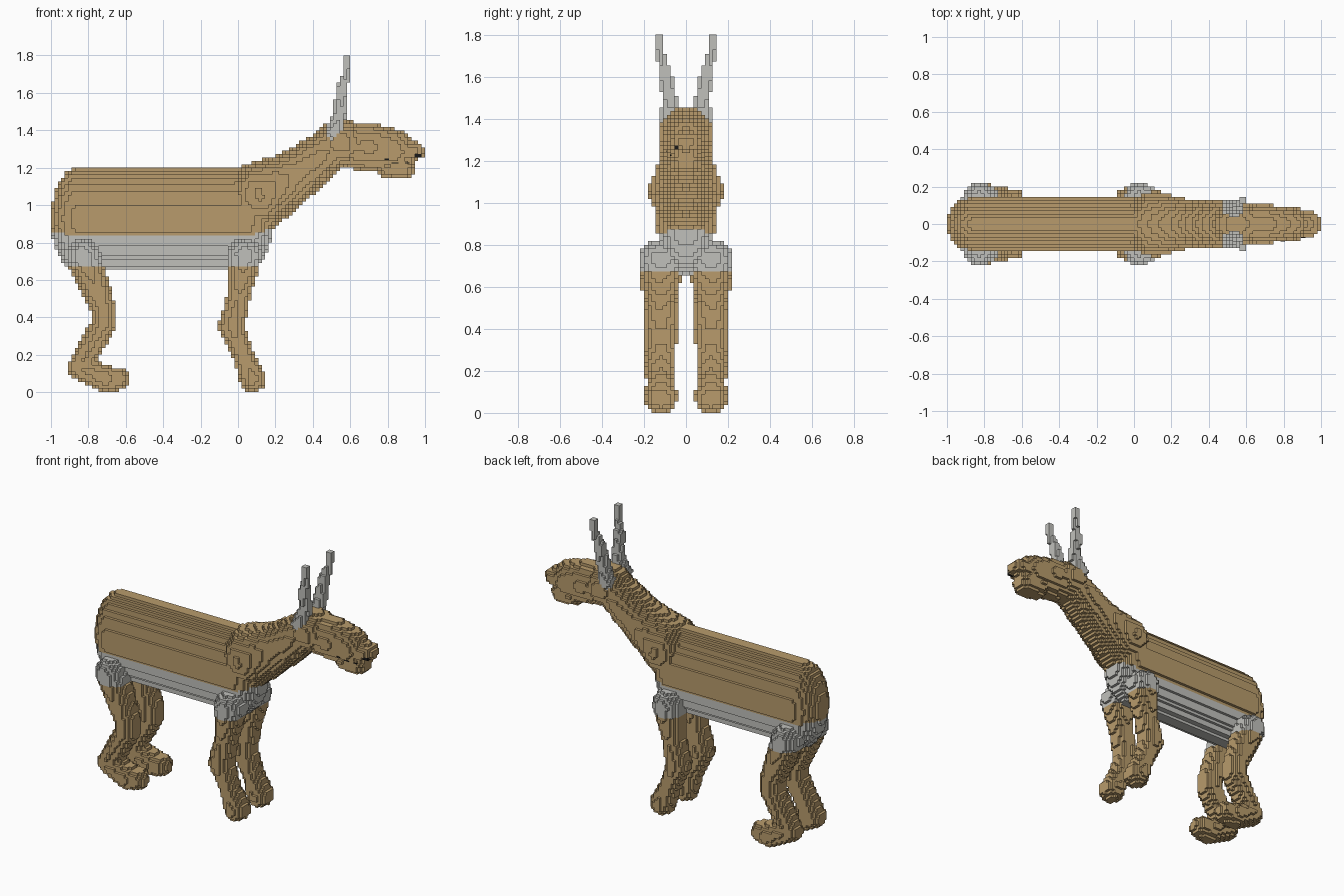
import bpy
import bmesh
from math import floor
from mathutils import Vector

cube = bpy.data.objects.get("Cube")
if cube:
    bpy.data.objects.remove(cube, do_unlink=True)

V = 1 / 55  # edge length of one block


def material(name, rgb):
    m = bpy.data.materials.new(name)
    m.use_nodes = True
    m.diffuse_color = (*rgb, 1)
    bsdf = m.node_tree.nodes["Principled BSDF"]
    bsdf.inputs["Base Color"].default_value = (*rgb, 1)
    bsdf.inputs["Roughness"].default_value = 0.9
    return m


MATS = [material("tan_fur", (0.48, 0.33, 0.15)),
        material("pale_grey", (0.53, 0.53, 0.50)),
        material("black_nose", (0.01, 0.01, 0.01))]
TAN, GREY, BLACK = 0, 1, 2


def centre(c):
    return Vector(((c[0] + 0.5) * V, (c[1] + 0.5) * V, (c[2] + 0.5) * V))


def limb(path, scale=(1, 1, 1)):
    """Blocks inside a chain of tapered capsules; path holds (x, y, z, radius)."""
    cells = set()
    s = Vector(scale)
    for p, q in zip(path, path[1:]):
        a, b = Vector(p[:3]), Vector(q[:3])
        r = max(p[3], q[3])
        lo = [floor((min(a[i], b[i]) - r * s[i]) / V) for i in range(3)]
        hi = [floor((max(a[i], b[i]) + r * s[i]) / V) + 1 for i in range(3)]
        sa = Vector([a[i] / s[i] for i in range(3)])
        d = Vector([b[i] / s[i] for i in range(3)]) - sa
        dd = max(d.length_squared, 1e-9)
        for i in range(lo[0], hi[0]):
            for j in range(lo[1], hi[1]):
                for k in range(max(lo[2], 0), hi[2]):
                    w = centre((i, j, k))
                    w = Vector((w.x / s.x, w.y / s.y, w.z / s.z)) - sa
                    t = min(1, max(0, w.dot(d) / dd))
                    if (w - d * t).length <= p[3] + (q[3] - p[3]) * t:
                        cells.add((i, j, k))
    return cells


# Corner order for the six sides of a block
SIDES = {
    (1, 0, 0): ((1, 0, 0), (1, 1, 0), (1, 1, 1), (1, 0, 1)),
    (-1, 0, 0): ((0, 0, 0), (0, 0, 1), (0, 1, 1), (0, 1, 0)),
    (0, 1, 0): ((0, 1, 0), (0, 1, 1), (1, 1, 1), (1, 1, 0)),
    (0, -1, 0): ((0, 0, 0), (1, 0, 0), (1, 0, 1), (0, 0, 1)),
    (0, 0, 1): ((0, 0, 1), (1, 0, 1), (1, 1, 1), (0, 1, 1)),
    (0, 0, -1): ((0, 0, 0), (0, 1, 0), (1, 1, 0), (1, 0, 0)),
}


def finish(name, bm):
    mesh = bpy.data.meshes.new(name)
    bm.to_mesh(mesh)
    bm.free()
    for m in MATS:
        mesh.materials.append(m)
    obj = bpy.data.objects.new(name, mesh)
    bpy.context.collection.objects.link(obj)


def build(name, cells, solid, rule):
    """Skin the exposed sides of the blocks, coloured by rule(block centre)."""
    bm = bmesh.new()
    verts = {}
    for c in sorted(cells):
        for n, corners in SIDES.items():
            if (c[0] + n[0], c[1] + n[1], c[2] + n[2]) in solid:
                continue
            loop = []
            for o in corners:
                key = (c[0] + o[0], c[1] + o[1], c[2] + o[2])
                if key not in verts:
                    verts[key] = bm.verts.new([v * V for v in key])
                loop.append(verts[key])
            bm.faces.new(loop).material_index = rule(centre(c))
    finish(name, bm)


# Colour rules
def body_rule(p):
    edge = 0.835 + max(0, p.x - 0.05) * 0.28 + (0.018 if p.x < -0.92 else 0)
    return GREY if p.z < edge else TAN


def leg_rule(p):
    return GREY if p.z > 0.675 else TAN


def head_rule(p):
    nose = p.x > 0.95 and 1.245 < p.z < 1.275 and p.y < -0.035
    return BLACK if nose else TAN


# Each part is a set of blocks with its colour rule
parts = [("body", limb([(-0.86, 0, 0.925, 0.141), (0.05, 0, 0.925, 0.141)],
                       (1, 1, 1.94)), body_rule)]

for side, s in (("near", -1), ("far", 1)):
    y = 0.12 * s
    parts.append(("rear_leg_" + side, limb([
        (-0.83, y, 0.73, 0.093), (-0.715, y, 0.43, 0.068), (-0.715, y, 0.37, 0.068),
        (-0.85, y, 0.13, 0.064), (-0.71, y, 0.072, 0.072), (-0.645, y, 0.07, 0.062)],
        (1, 1.1, 1)), leg_rule))
    parts.append(("front_leg_" + side, limb([
        (0.035, y, 0.73, 0.093), (0.005, y, 0.52, 0.064), (-0.035, y, 0.35, 0.07),
        (0.03, y, 0.19, 0.056), (0.08, y, 0.071, 0.072)],
        (1, 1.1, 1)), leg_rule))
    parts.append(("antler_" + side, limb([
        (0.51, 0.085 * s, 1.39, 0.045), (0.545, 0.075 * s, 1.48, 0.036),
        (0.555, 0.1 * s, 1.62, 0.03), (0.578, 0.12 * s, 1.7, 0.02),
        (0.582, 0.125 * s, 1.79, 0.0165)]), lambda p: GREY))

neck = limb([(0.12, 0, 1.06, 0.176), (0.3, 0, 1.165, 0.13), (0.545, 0, 1.33, 0.115)])
neck |= limb([(0.1, 0, 0.95, 0.12), (0.4, 0, 1.215, 0.12)])
parts.append(("neck", neck, body_rule))

head = limb([(0.54, 0, 1.33, 0.127), (0.56, 0, 1.33, 0.127)])
head |= limb([(0.56, 0, 1.32, 0.12), (0.7, 0, 1.31, 0.13), (0.82, 0, 1.295, 0.117),
              (0.95, 0, 1.29, 0.05)], (1, 0.8, 1))
head |= limb([(0.8, 0, 1.215, 0.072), (0.885, 0, 1.205, 0.066)], (1, 1.15, 1))
head |= limb([(0.82, 0, 1.27, 0.06), (0.955, 0, 1.29, 0.045)], (1, 1.55, 1))
parts.append(("head", head, head_rule))

# Earlier parts keep the blocks they share with later ones
solid = set().union(*(cells for _, cells, _ in parts))
taken = set()
for name, cells, rule in parts:
    build(name, cells - taken, solid, rule)
    taken |= cells

# Thin dark dashes for the mouth line
bm = bmesh.new()
for x, z, w in ((0.795, 1.245, 0.022), (0.84, 1.226, 0.036), (0.905, 1.226, 0.026)):
    i, k = floor(x / V), floor(z / V)
    y = min(c[1] for c in head if c[0] == i and c[2] == k) * V
    ret = bmesh.ops.create_cube(bm, size=1)
    for v in ret["verts"]:
        v.co = Vector((x + v.co.x * w, y + v.co.y * 0.006, z + v.co.z * 0.006))
for f in bm.faces:
    f.material_index = BLACK
finish("mouth_line", bm)
